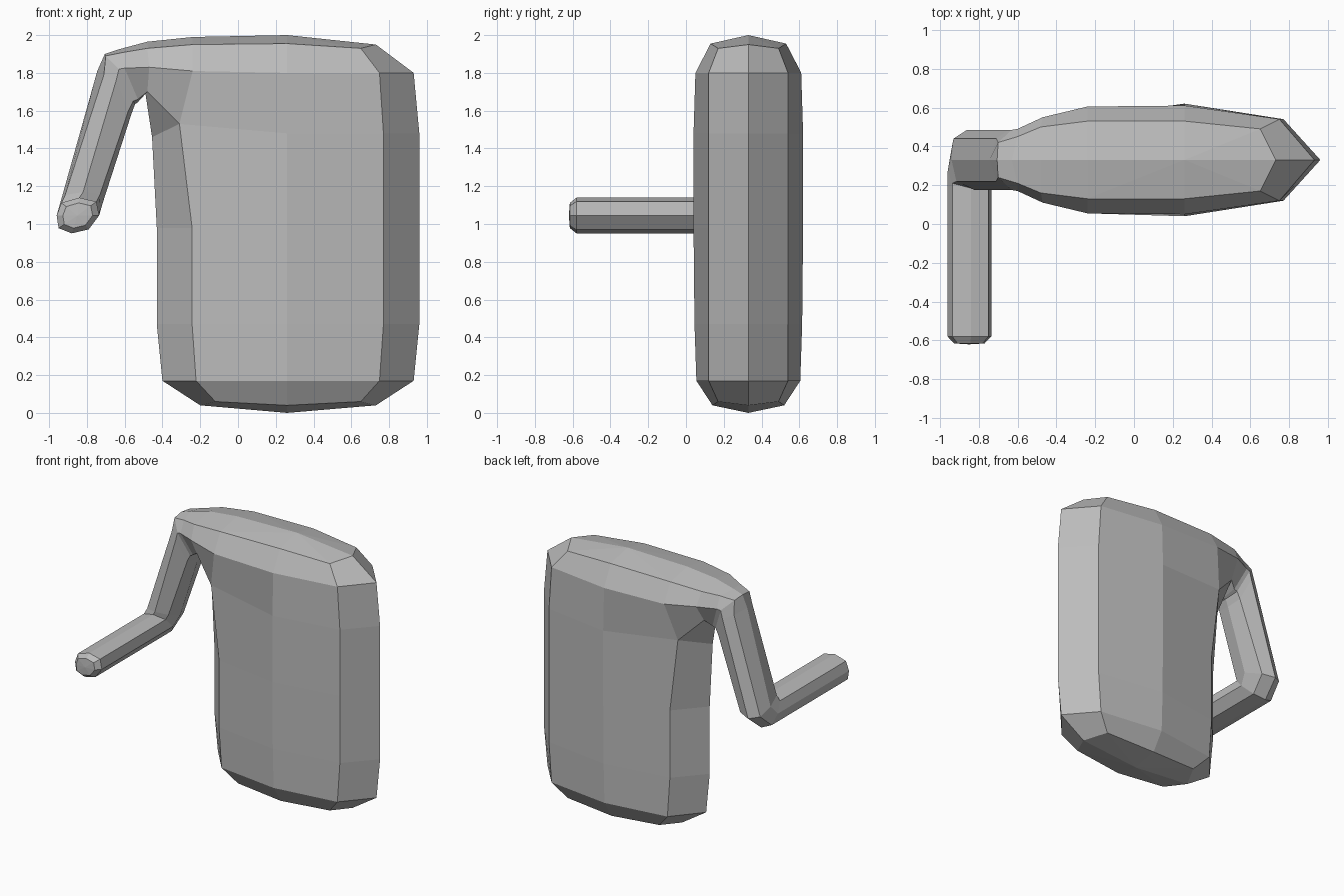
import bpy, bmesh

YC = 0.33  # depth of the symmetry plane of body and upper arm
bm = bmesh.new()


def add_ring(points):
    return [bm.verts.new(p) for p in points]


def mirrored(half):
    """Five (x, half depth, z) points, both ends on the centre plane -> 8 points."""
    front = [(x, YC - h, z) for x, h, z in half]
    back = [(x, YC + h, z) for x, h, z in half[3:0:-1]]
    return front + back


def bridge(a, b):
    for i in range(8):
        j = (i + 1) % 8
        bm.faces.new((a[i], a[j], b[j], b[i]))


def fan(ring, centre):
    c = bm.verts.new(centre)
    for i in range(8):
        bm.faces.new((ring[i], ring[(i + 1) % 8], c))


def loft(sections):
    rings = [add_ring(s) for s in sections]
    for a, b in zip(rings, rings[1:]):
        bridge(a, b)
    return rings


def slab(z, inset, depth):
    """Straight body section: right tip, corner, middle, corner, left tip."""
    return [(0.96 - inset, 0, z), (0.77 - inset * .7, 0.21, z), (0.26, depth, z),
            (-0.243 + inset * .7, 0.21, z), (-0.43 + inset, 0, z)]


# body: stacked eight-sided sections, left side opening into the shoulder
body = [
    [(0.73, 0, 0.04), (0.65, 0.16, 0.06), (0.26, 0.19, 0.04), (-0.12, 0.16, 0.06), (-0.20, 0, 0.04)],
    slab(0.17, 0.03, 0.275),
    slab(0.47, 0, 0.285),
    slab(0.98, 0, 0.29),
    slab(1.48, 0, 0.29)[:3] + [(-0.31, 0.21, 1.53), (-0.455, 0, 1.46)],
    slab(1.80, 0.03, 0.28)[:3] + [(-0.24, 0.275, 1.81), (-0.30, 0, 1.80)],
    [(0.73, 0, 1.95), (0.65, 0.16, 1.93), (0.26, 0.20, 1.955), (-0.24, 0.20, 1.95), (-0.24, 0, 1.99)],
]
rings = loft([mirrored(s) for s in body])
fan(rings[0], (0.26, YC, 0))
fan(rings[-1], (0.26, YC, 2.0))
bm.verts.remove(rings[5][4])  # opens the shoulder hole

# shoulder and upper arm: top, upper corner, side, lower corner, underside
arm = [mirrored(s) for s in [
    [(-0.24, 0, 1.99), (-0.24, 0.20, 1.95), (-0.24, 0.275, 1.81), (-0.31, 0.21, 1.53), (-0.455, 0, 1.46)],
    [(-0.48, 0, 1.965), (-0.48, 0.17, 1.93), (-0.47, 0.22, 1.83), (-0.48, 0.14, 1.70), (-0.49, 0, 1.69)],
    [(-0.63, 0, 1.925), (-0.60, 0.12, 1.91), (-0.60, 0.16, 1.825), (-0.53, 0.11, 1.66), (-0.53, 0, 1.645)],
    [(-0.705, 0, 1.90), (-0.70, 0.09, 1.89), (-0.63, 0.155, 1.82), (-0.555, 0.11, 1.65), (-0.545, 0, 1.635)],
    [(-0.745, 0, 1.81), (-0.71, 0.11, 1.79), (-0.645, 0.155, 1.76), (-0.58, 0.11, 1.60), (-0.565, 0, 1.58)],
]]

# elbow and forearm: one section turned from facing down to facing front
outline = [(-0.11, 0), (-0.085, -0.11), (0.01, -0.155), (0.10, -0.12),
           (0.115, 0), (0.06, 0.12), (-0.03, 0.155), (-0.10, 0.11)]
arm.append([(-0.83 + u, YC + v, 1.115 - 0.35 * v) for u, v in outline])
arm.append([(-0.85 + u, 0.27 + 0.55 * v, 1.045 - 0.61 * v) for u, v in outline])
arm.append([(-0.85 + u, -0.58, 1.045 - 0.61 * v) for u, v in outline])
arm.append([(-0.85 + u * 0.7, -0.615, 1.045 - 0.43 * v) for u, v in outline])
fan(loft(arm)[-1], (-0.85, -0.62, 1.045))

# weld the arm to the body
bmesh.ops.remove_doubles(bm, verts=bm.verts[:], dist=0.0005)
bmesh.ops.recalc_face_normals(bm, faces=bm.faces[:])

mesh = bpy.data.meshes.new("body_with_arm")
bm.to_mesh(mesh)
bm.free()
grey = bpy.data.materials.new("plain grey")
grey.diffuse_color = (0.5, 0.5, 0.5, 1)
mesh.materials.append(grey)
bpy.context.collection.objects.link(bpy.data.objects.new("body_with_arm", mesh))
